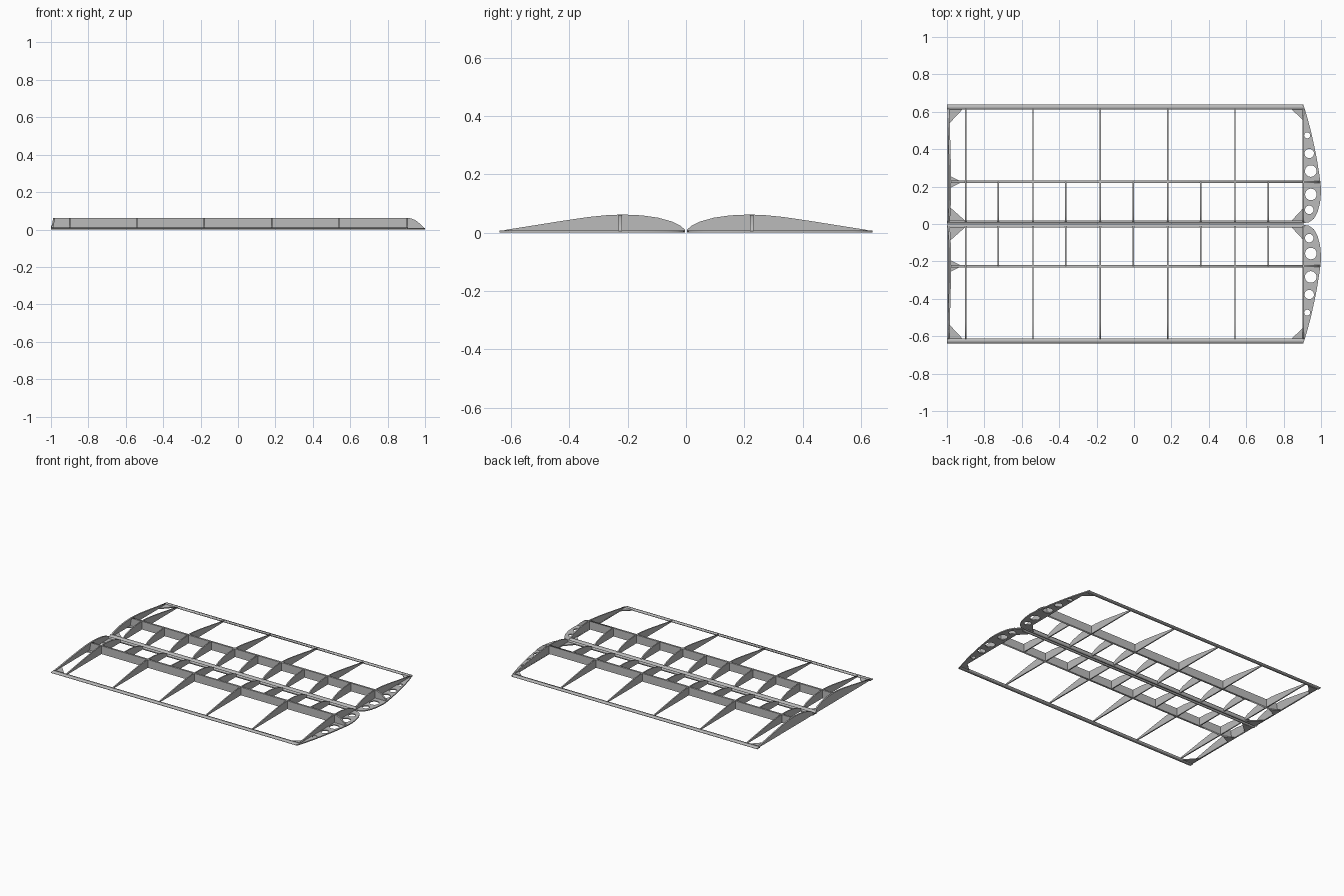
import bpy, math
from mathutils import Matrix

cube = bpy.data.objects.get("Cube")
if cube:
    bpy.data.objects.remove(cube)

grey = bpy.data.materials.new("balsa_grey")
grey.use_nodes = True
GREY = (0.5, 0.5, 0.5, 1)
grey.diffuse_color = GREY
grey.node_tree.nodes["Principled BSDF"].inputs["Base Color"].default_value = GREY

# Frames that place a flat profile: seen from above, from the side, from the front
PLAN = Matrix.Identity(4)
SIDE = Matrix(((0, 0, 1, 0), (1, 0, 0, 0), (0, 1, 0, 0), (0, 0, 0, 1)))
FRONT = Matrix(((1, 0, 0, 0), (0, 0, -1, 0), (0, 1, 0, 0), (0, 0, 0, 1)))


def circle(cx, cy, r, n=24):
    return [(cx + r * math.cos(2 * math.pi * i / n),
             cy + r * math.sin(2 * math.pi * i / n)) for i in range(n)]


def part(name, loops, thick, frame, offset, shear=0):
    """Extrude an outline (with holes) and make it once per wing panel."""
    curve = bpy.data.curves.new(name, 'CURVE')
    curve.dimensions = '2D'
    curve.fill_mode = 'BOTH'
    curve.extrude = thick / 2
    for loop in loops:
        spline = curve.splines.new('POLY')
        spline.points.add(len(loop) - 1)
        for p, (u, v) in zip(spline.points, loop):
            p.co = (u, v, 0, 1)
        spline.use_cyclic_u = True
    temp = bpy.data.objects.new(name, curve)
    bpy.context.collection.objects.link(temp)
    bpy.context.view_layer.update()
    lean = Matrix.Identity(4)
    lean[0][2] = shear
    for panel, side in (("rear", 1), ("front", -1)):
        mesh = bpy.data.meshes.new_from_object(temp)
        mesh.transform(Matrix.Diagonal((1, side, 1, 1)) @ Matrix.Translation(offset) @ lean @ frame)
        if side < 0:
            mesh.flip_normals()
        mesh.materials.clear()
        mesh.materials.append(grey)
        ob = bpy.data.objects.new(f"{panel}_{name}", mesh)
        bpy.context.collection.objects.link(ob)
    bpy.data.objects.remove(temp)


# Upper surface of the wing section
TOP = [(0.004, 0.010), (0.02, 0.024), (0.045, 0.037), (0.095, 0.051), (0.15, 0.059),
       (0.215, 0.062), (0.27, 0.060), (0.33, 0.054), (0.42, 0.041), (0.52, 0.025),
       (0.615, 0.010)]
BASE = 0.004
SPAR_Y = 0.225
rib = TOP + [(0.615, BASE), (0.004, BASE)]
nose = [p for p in TOP if p[0] < SPAR_Y] + [(SPAR_Y, 0.062), (SPAR_Y, BASE), (0.004, BASE)]

# Ribs: leaning root rib, full ribs, and half ribs ahead of the spar
part("root_rib", [rib], 0.01, SIDE, (-0.994, 0, 0), 0.18)
for i, x in enumerate((-0.9, -0.54, -0.18, 0.18, 0.54, 0.905)):
    part(f"rib_{i}", [rib], 0.008, SIDE, (x, 0, 0))
for i in range(5):
    part(f"nose_rib_{i}", [nose], 0.008, SIDE, (-0.725 + 0.361 * i, 0, 0))

# Main spar and its tapered end in the wing tip
part("spar", [[(-0.995, BASE), (0.905, BASE), (0.905, 0.061), (-0.985, 0.061)]],
     0.013, FRONT, (0, SPAR_Y, 0))
part("tip_brace", [[(0.905, BASE), (0.905, 0.061), (0.925, 0.06), (0.95, 0.049),
                    (0.975, 0.029), (0.998, 0.006), (0.998, BASE)]],
     0.012, FRONT, (0, SPAR_Y, 0))

# Leading and trailing edges
part("leading_edge", [[(0.004, 0), (0.019, 0), (0.019, 0.022), (0.004, 0.011)]],
     1.905, SIDE, (-0.0475, 0, 0))
part("trailing_edge", [[(0.612, 0), (0.64, 0), (0.64, 0.005), (0.612, 0.010)]],
     1.905, SIDE, (-0.0475, 0, 0))

# Rounded tip plate with lightening holes
outline = [(0.9, 0.64), (0.905, 0.64), (0.925, 0.575), (0.945, 0.5), (0.963, 0.42),
           (0.978, 0.345), (0.99, 0.27), (0.998, 0.215), (1.0, 0.17), (0.995, 0.115),
           (0.982, 0.065), (0.962, 0.028), (0.935, 0.009), (0.9, 0.004)]
holes = [circle(*h) for h in ((0.926, 0.474, 0.016), (0.937, 0.377, 0.025), (0.945, 0.283, 0.031),
                              (0.946, 0.158, 0.031), (0.937, 0.076, 0.023))]
part("tip_plate", [outline] + holes, 0.007, PLAN, (0, 0, 0.0035))

# Triangular corner gussets
gussets = {
    "root_trailing_gusset": [(-0.99, 0.615), (-0.99, 0.535), (-0.915, 0.615)],
    "root_leading_gusset": [(-0.99, 0.015), (-0.9, 0.015), (-0.99, 0.095)],
    "root_spar_gusset": [(-0.99, 0.26), (-0.99, 0.19), (-0.92, SPAR_Y)],
    "tip_trailing_gusset": [(0.905, 0.615), (0.84, 0.615), (0.905, 0.555)],
    "tip_leading_gusset": [(0.905, 0.015), (0.905, 0.085), (0.84, 0.015)],
}
for name, tri in gussets.items():
    part(name, [tri], 0.007, PLAN, (0, 0, 0.0035))
